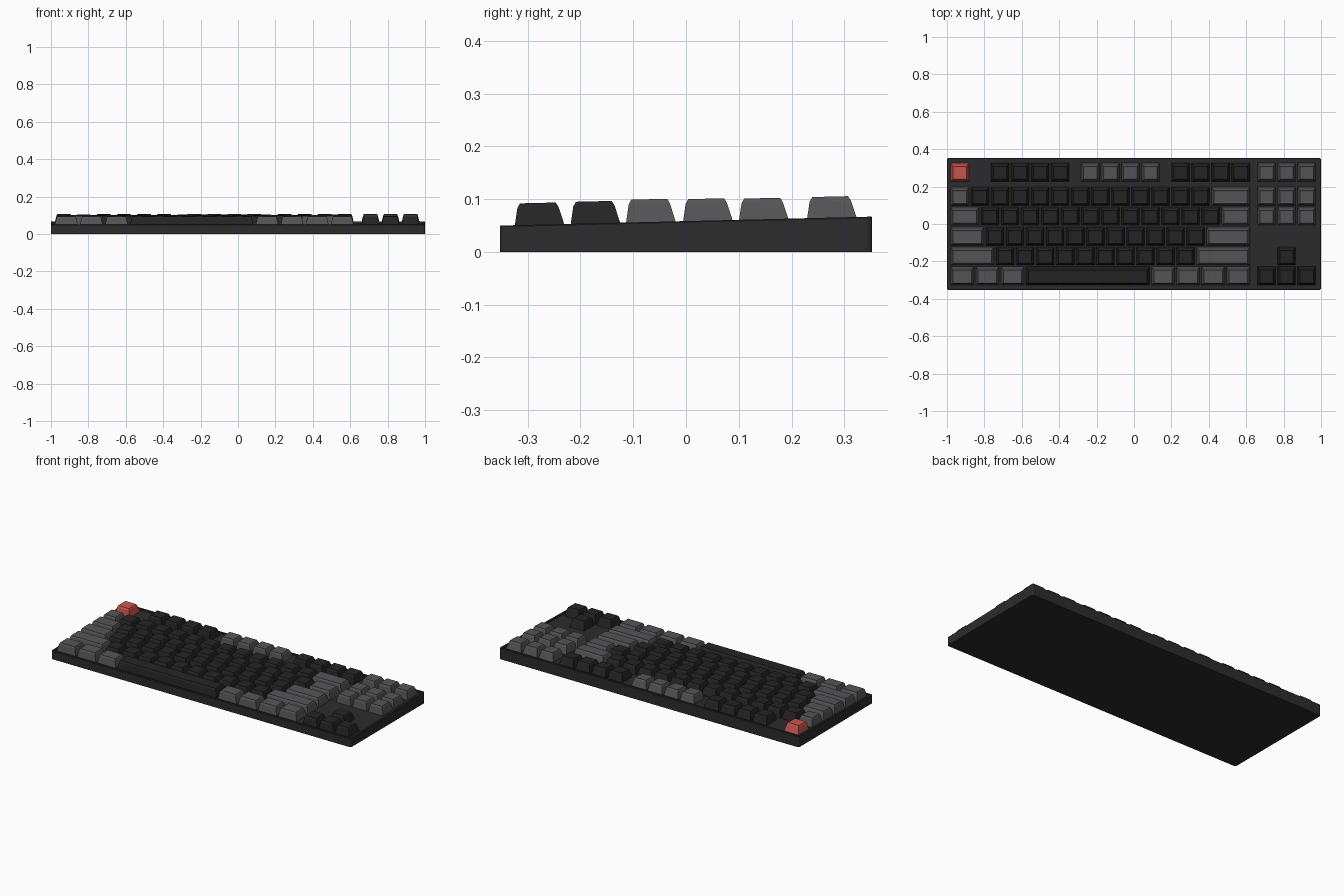
import bpy, bmesh

cube = bpy.data.objects.get("Cube")
if cube:
    bpy.data.objects.remove(cube)


def material(name, rgb):
    m = bpy.data.materials.new(name)
    m.use_nodes = True
    m.diffuse_color = (*rgb, 1)
    bsdf = m.node_tree.nodes["Principled BSDF"]
    bsdf.inputs["Base Color"].default_value = (*rgb, 1)
    bsdf.inputs["Roughness"].default_value = 0.6
    return m


CASE = material("charcoal case", (0.025, 0.025, 0.026))
DARK = material("black keycap", (0.018, 0.018, 0.019))
GREY = material("grey keycap", (0.09, 0.09, 0.095))
RED = material("red keycap", (0.6, 0.09, 0.075))

HALF_X, HALF_Y = 1.0, 0.353
UNIT = 0.1073      # pitch of one key
LEFT = -0.985      # left edge of the key grid
GAP = 0.005        # half of the space between keys
RECESS = 0.008     # depth of the deck below the rim


def rim_z(y):
    return 0.0585 + 0.024 * y


def finish(bm, name, mat):
    bmesh.ops.recalc_face_normals(bm, faces=bm.faces)
    mesh = bpy.data.meshes.new(name)
    bm.to_mesh(mesh)
    bm.free()
    mesh.materials.append(mat)
    obj = bpy.data.objects.new(name, mesh)
    bpy.context.collection.objects.link(obj)
    return obj


def build_case():
    # Wedge with rounded upright corners, a chamfered lip and a sunken deck
    bm = bmesh.new()
    bmesh.ops.create_cube(bm, size=2)
    for v in bm.verts:
        v.co.x *= HALF_X
        v.co.y *= HALF_Y
        v.co.z = rim_z(v.co.y) if v.co.z > 0 else 0
    upright = [e for e in bm.edges
               if abs(e.verts[0].co.z - e.verts[1].co.z) > 0.03]
    bmesh.ops.bevel(bm, geom=upright, offset=0.01, segments=3,
                    profile=0.5, affect='EDGES')
    bm.normal_update()
    top = max(bm.faces, key=lambda f: f.normal.z)
    bmesh.ops.bevel(bm, geom=list(top.edges), offset=0.002, segments=1,
                    affect='EDGES')
    bm.normal_update()
    deck = max(bm.faces, key=lambda f: f.normal.z * f.calc_area())
    bmesh.ops.inset_region(bm, faces=[deck], thickness=0.011)
    bmesh.ops.inset_region(bm, faces=[deck], thickness=0.0005, depth=-RECESS)
    finish(bm, "case", CASE)


def build_key(name, x0, x1, row, mat):
    # Tapered cap made of stacked rectangles: skirt, shoulder, lip and dish
    yc, top = row
    x0, x1 = x0 + GAP, x1 - GAP
    base = rim_z(yc) - RECESS
    half = UNIT / 2 - GAP
    h = top - base
    # side inset, front inset, back inset, height
    rings = [(0, 0, 0, 0),
             (0.009, 0.006, 0.013, 0.82 * h),
             (0.013, 0.011, 0.0185, h),
             (0.019, 0.017, 0.0245, h - 0.0015)]
    bm = bmesh.new()
    loops = []
    for side, front, back, z in rings:
        ya, yb = yc - half + front, yc + half - back
        corners = [(x0 + side, ya), (x1 - side, ya),
                   (x1 - side, yb), (x0 + side, yb)]
        loops.append([bm.verts.new((x, y, base + z + 0.024 * (y - yc)))
                      for x, y in corners])
    for low, high in zip(loops, loops[1:]):
        for i in range(4):
            j = (i + 1) % 4
            bm.faces.new((low[i], low[j], high[j], high[i]))
    bm.faces.new(loops[-1])
    bm.faces.new(loops[0][::-1])
    finish(bm, name, mat)


# Row centre and cap height, from back to front
ROWS = {"function": (0.277, 0.105), "number": (0.148, 0.102),
        "upper": (0.042, 0.101), "home": (-0.066, 0.1),
        "lower": (-0.171, 0.096), "bottom": (-0.277, 0.093)}

# Each run is: start in units, key width, key count, colour
NAV = 15.28
LAYOUT = {
    "function": [(0, 1, 1, RED), (2, 1, 4, DARK), (6.5, 1, 4, GREY),
                 (11, 1, 4, DARK), (NAV, 1, 3, GREY)],
    "number": [(0, 1, 1, GREY), (1, 1, 12, DARK), (13, 2, 1, GREY),
               (NAV, 1, 3, GREY)],
    "upper": [(0, 1.5, 1, GREY), (1.5, 1, 12, DARK), (13.5, 1.5, 1, GREY),
              (NAV, 1, 3, GREY)],
    "home": [(0, 1.75, 1, GREY), (1.75, 1, 11, DARK), (12.75, 2.25, 1, GREY)],
    "lower": [(0, 2.25, 1, GREY), (2.25, 1, 10, DARK), (12.25, 2.75, 1, GREY),
              (NAV + 1, 1, 1, DARK)],
    "bottom": [(0, 1.25, 3, GREY), (3.75, 6.25, 1, DARK), (10, 1.25, 4, GREY),
               (NAV, 1, 3, DARK)],
}

build_case()
for row_name, runs in LAYOUT.items():
    number = 0
    for start, width, count, mat in runs:
        for k in range(count):
            number += 1
            x = LEFT + (start + k * width) * UNIT
            label = "space_bar" if width > 6 else f"{row_name}_row_key_{number}"
            build_key(label, x, x + width * UNIT, ROWS[row_name], mat)
